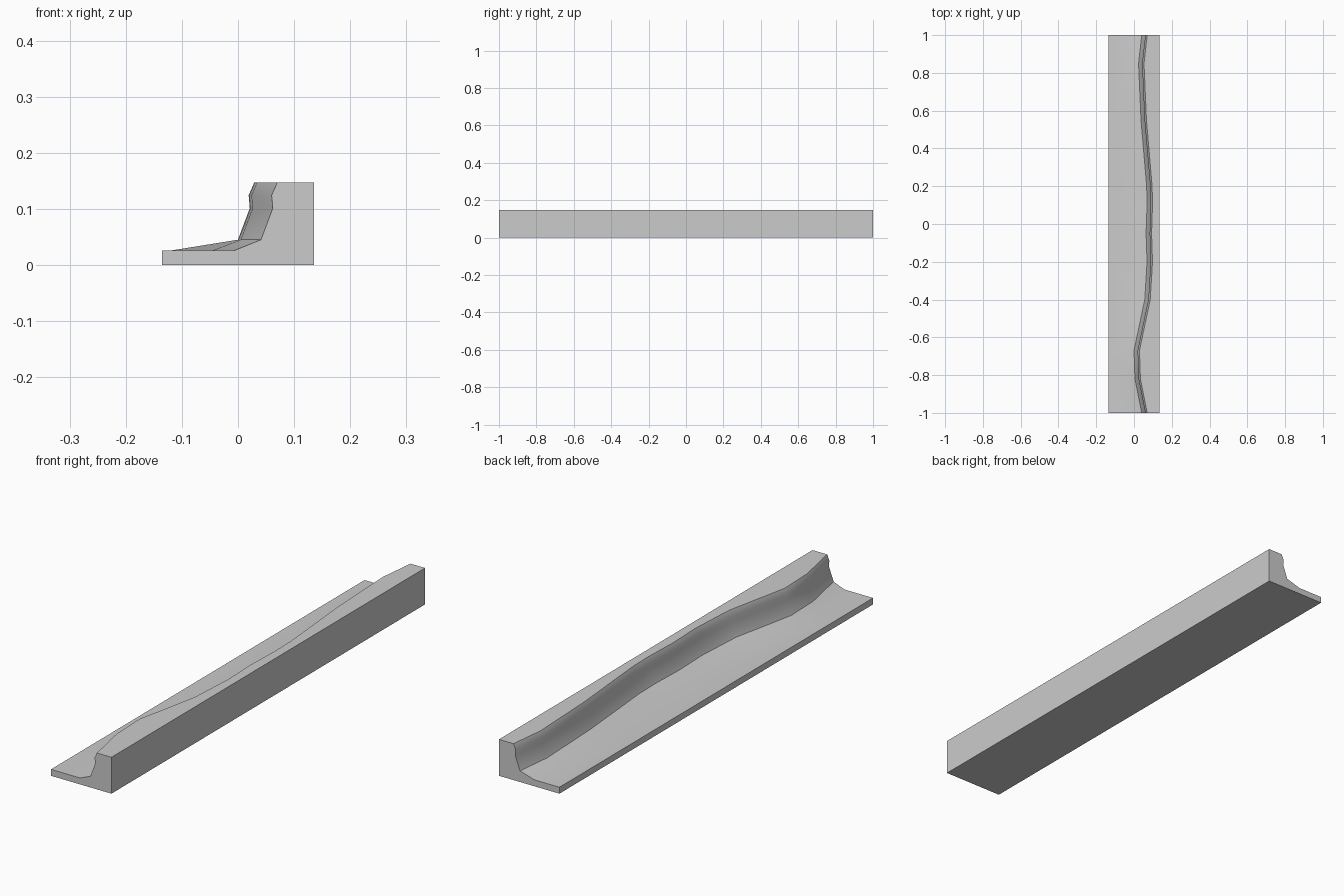
import bpy, bmesh, math

if "Cube" in bpy.data.objects:
    bpy.data.objects.remove(bpy.data.objects["Cube"])

# Stations along the length: (y, x of bank foot, x of gentle toe)
stations = [
    (-1.00, 0.041, -0.006), (-0.82, 0.005, -0.045), (-0.67, 0.000, -0.118),
    (-0.40, 0.057, -0.040), (-0.20, 0.069, -0.005), (-0.05, 0.064, -0.010),
    (0.10, 0.069, -0.005), (0.20, 0.067, -0.005), (0.55, 0.037, -0.035),
    (0.85, 0.024, -0.045), (1.00, 0.041, -0.024),
]
HALF, TOP, LIP = 0.135, 0.147, 0.026


# Cross-section: flat bed, toe, foot, undercut bank, flat top
def section(foot, toe):
    return [(-HALF, 0), (-HALF, LIP), (toe, LIP), (foot, 0.045),
            (foot + 0.021, 0.101), (foot + 0.019, 0.124),
            (foot + 0.029, TOP), (HALF, TOP), (HALF, 0)]


# Loft the sections into one closed solid
bm = bmesh.new()
rings = [[bm.verts.new((x, y, z)) for x, z in section(foot, toe)]
         for y, foot, toe in stations]
for a, b in zip(rings, rings[1:]):
    for i in range(len(a)):
        j = (i + 1) % len(a)
        bm.faces.new((a[i], a[j], b[j], b[i]))
bm.faces.new(rings[0])
bm.faces.new(rings[-1])
bmesh.ops.recalc_face_normals(bm, faces=bm.faces)

mesh = bpy.data.meshes.new("stream_bank")
bm.to_mesh(mesh)
bm.free()
bank = bpy.data.objects.new("stream_bank", mesh)
bpy.context.collection.objects.link(bank)

# Soft bank face with crisp foot and rim
bpy.context.view_layer.objects.active = bank
bank.select_set(True)
bpy.ops.object.shade_smooth_by_angle(angle=math.radians(36))
